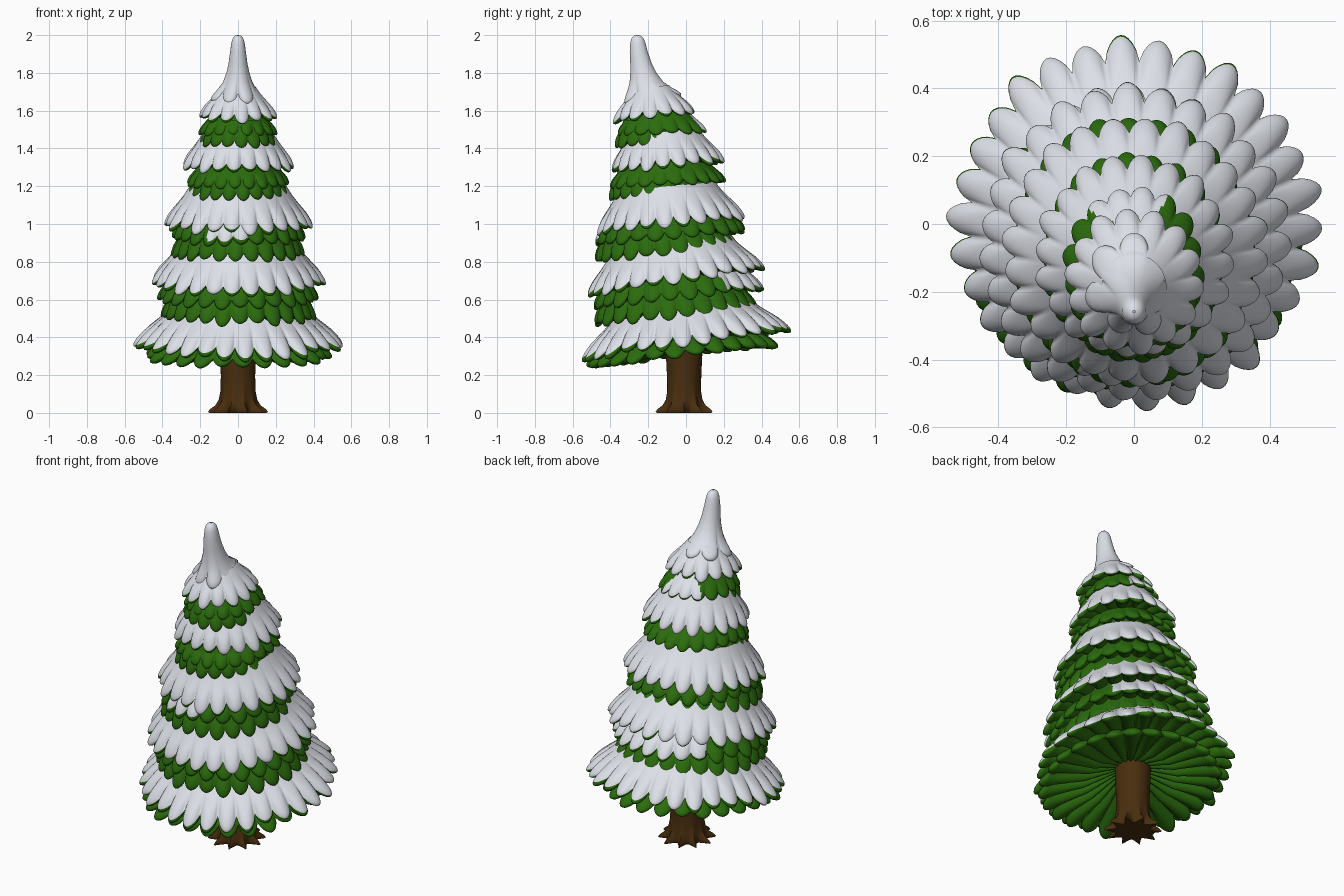
import bpy, math, random

if "Cube" in bpy.data.objects:
    bpy.data.objects.remove(bpy.data.objects["Cube"])

random.seed(4)


def material(name, rgb):
    m = bpy.data.materials.new(name)
    m.diffuse_color = (*rgb, 1)
    m.use_nodes = True
    m.node_tree.nodes["Principled BSDF"].inputs["Base Color"].default_value = m.diffuse_color
    return m


GREEN = material("needle green", (0.024, 0.15, 0.004))
WHITE = material("snow white", (0.72, 0.745, 0.80))
BROWN = material("bark brown", (0.066, 0.027, 0.0045))


def make_object(name, verts, faces, mats, indices):
    me = bpy.data.meshes.new(name)
    me.from_pydata(verts, [], faces)
    for m in mats:
        me.materials.append(m)
    me.polygons.foreach_set("material_index", indices)
    me.polygons.foreach_set("use_smooth", [True] * len(faces))
    me.update()
    ob = bpy.data.objects.new(name, me)
    bpy.context.collection.objects.link(ob)
    return ob


def ring_faces(rows, cols):
    """Quads between closed rings, row by row, facing outward when rings go down."""
    return [(r * cols + c, (r + 1) * cols + c,
             (r + 1) * cols + (c + 1) % cols, r * cols + (c + 1) % cols)
            for r in range(rows - 1) for c in range(cols)]


SEG = 10
LEAN = 0.14
OUTER = [0, 0.25, 0.45, 0.6, 0.72, 0.82, 0.9, 0.96, 0.99, 1.0]
INNER = [0.98, 0.93, 0.84]


def skirt(name, z, r, cy, slope, n, w, h, thick, snow=0.0, patch=None,
          stretch=1.0, hub_rise=0.05):
    """Leaning ring of drooping rounded lobes with a thick lip and ribbed underside."""
    cols = n * SEG
    phase = random.random()
    length = [random.uniform(0.94, 1.05) for _ in range(n)]
    cover = [snow + random.uniform(-0.02, 0.02) for _ in range(n)]
    nr, nz = h / math.hypot(w, h), w / math.hypot(w, h)
    rows = len(OUTER) + len(INNER) + 2
    grid = [[None] * cols for _ in range(rows)]
    for c in range(cols):
        lobe, k = divmod(c, SEG)
        u = 2 * k / SEG - 1
        bump = max(0.0, math.cos(math.pi * u / 2)) ** 0.7
        reach = 0.77 + (length[lobe] - 0.77) * bump
        a = 2 * math.pi * (c / SEG + phase) / n

        def point(s, side):
            close = math.sqrt(max(0, 1 - s ** 6))
            t = s * reach
            groove = min(1, s * 1.15) ** 1.8
            d = side * thick * close * (1 - 0.7 * groove * (1 - bump))
            d *= min(1, 0.3 + s)
            return r - w + w * t ** 1.25 + nr * d, h * (1 - t) + nz * d

        prof = [point(s, 1) for s in OUTER] + [point(s, -1.0) for s in INNER]
        er, ez = prof[-1]
        prof.append((er * 0.5 + 0.03, (ez + hub_rise) / 2 + 0.02 - 0.03 * bump))
        prof.append((0.04, hub_rise + 0.04))
        for i, (pr, pz) in enumerate(prof):
            x, y = pr * math.cos(a), pr * math.sin(a) * stretch
            grid[i][c] = (x, cy + y - pz * LEAN, z + pz + y * slope)
    verts = [p for row in grid for p in row]
    faces = ring_faces(rows, cols)
    # Snow lies on the upper side up to each lobe's lip, or only inside a round patch
    idx = []
    for f in range(len(faces)):
        row, c = divmod(f, cols)
        x, y, _ = verts[faces[f][0]]
        ok = row < len(OUTER) - 1 and OUTER[row + 1] <= cover[c // SEG]
        if patch:
            ok = ok and math.hypot(x - patch[0], y - patch[1]) < patch[2]
        idx.append(1 if ok else 0)
    return make_object(name, verts, faces, [GREEN, WHITE], idx)


# Needle skirts and snow skirts, from the bottom to the top
#      name                  z      r     cy     slope  n   w     h     thick  snow  patch  stretch
LAYERS = [
    ("bottom_needle_skirt", 0.295, 0.495, -0.025, 0.11, 26, 0.20, 0.16, 0.034, 0, None, 1.02),
    ("bottom_snow_skirt", 0.355, 0.545, 0.005, 0.14, 30, 0.22, 0.22, 0.034, 0.995, None, 1.0),
    ("needle_skirt_1a", 0.500, 0.405, -0.05, 0.09, 26, 0.10, 0.20, 0.028, 0, None, 1.06),
    ("needle_skirt_1b", 0.600, 0.420, -0.04, 0.11, 26, 0.12, 0.18, 0.028, 0.98,
     (0.03, 0.42, 0.37), 1.06),
    ("snow_skirt_1", 0.685, 0.455, -0.055, 0.16, 27, 0.15, 0.20, 0.030, 0.995, None, 1.02),
    ("needle_skirt_2a", 0.830, 0.345, -0.10, 0.08, 24, 0.08, 0.18, 0.026, 0, None, 1.08),
    ("needle_skirt_2b", 0.920, 0.350, -0.08, 0.09, 24, 0.09, 0.16, 0.026, 0.93,
     (-0.06, -0.46, 0.11), 1.13),
    ("snow_skirt_2", 0.985, 0.390, -0.075, 0.10, 24, 0.14, 0.21, 0.028, 0.995, None, 1.0),
    ("needle_skirt_3a", 1.135, 0.265, -0.11, 0.04, 21, 0.07, 0.17, 0.022, 0, None, 1.10),
    ("needle_skirt_3b", 1.205, 0.270, -0.095, 0.06, 21, 0.08, 0.12, 0.022, 0, None, 1.12),
    ("snow_skirt_3", 1.295, 0.290, -0.095, 0.10, 20, 0.115, 0.19, 0.028, 0.995, None, 1.02),
    ("needle_skirt_4a", 1.410, 0.200, -0.155, 0.02, 16, 0.06, 0.14, 0.020, 0, None, 1.07),
    ("needle_skirt_4b", 1.475, 0.205, -0.125, 0.03, 16, 0.08, 0.12, 0.020, 0.98,
     (-0.02, 0.12, 0.13), 1.15),
    ("snow_skirt_4", 1.560, 0.203, -0.165, 0.11, 14, 0.115, 0.16, 0.026, 0.995, None, 1.04),
]
for i, row in enumerate(LAYERS):
    skirt(*row, hub_rise=0.07 if i == 0 else 0.05)


def snow_cap():
    """Leaning pointed cap with a few soft drips around its hem."""
    # height, radius, centre y, amount of scalloping
    prof = [(2.0, 0.003, -0.258, 0), (1.997, 0.015, -0.258, 0), (1.985, 0.027, -0.257, 0),
            (1.96, 0.035, -0.255, 0), (1.91, 0.042, -0.25, 0), (1.85, 0.050, -0.238, 0),
            (1.80, 0.061, -0.226, 0.05), (1.75, 0.079, -0.212, 0.25), (1.715, 0.102, -0.20, 0.6),
            (1.69, 0.122, -0.192, 0.9), (1.67, 0.134, -0.186, 1), (1.655, 0.132, -0.186, 1),
            (1.645, 0.112, -0.19, 0.9), (1.665, 0.07, -0.19, 0.3), (1.68, 0.01, -0.19, 0)]
    n = 7
    cols = n * 12
    size = [random.uniform(0.85, 1.08) for _ in range(n)]
    verts = []
    for z, r, cy, k in prof:
        for c in range(cols):
            bump = abs(math.sin(math.pi * c / 12)) ** 0.7
            drip = 0.72 + (size[c // 12] - 0.68) * bump
            a = 2 * math.pi * (c + 3) / cols
            rr = r * (1 + k * (drip - 1))
            verts.append((rr * math.cos(a), cy + rr * math.sin(a) * 1.14,
                          z + k * (0.03 * (1 - bump) + 0.15 * rr * math.sin(a))))
    faces = ring_faces(len(prof), cols)
    make_object("snow_cap", verts, faces, [WHITE], [0] * len(faces))


snow_cap()


def trunk():
    """Slightly waisted trunk flaring into pointed roots."""
    # height, radius, root strength
    prof = [(0.42, 0.02, 0), (0.42, 0.10, 0), (0.32, 0.097, 0), (0.2, 0.091, 0),
            (0.12, 0.091, 0.015), (0.07, 0.098, 0.04), (0.04, 0.110, 0.09),
            (0.02, 0.124, 0.19), (0.006, 0.128, 0.24), (0.0, 0.122, 0.24), (0.0, 0.01, 0)]
    n, cols = 10, 80
    verts = []
    for z, r, k in prof:
        for c in range(cols):
            a = 2 * math.pi * c / cols
            root = 1 - 2 * abs(math.sin(n * a / 2)) ** 0.8
            rr = r * (1 + k * root)
            verts.append((rr * math.cos(a), -0.01 + rr * math.sin(a), z))
    faces = ring_faces(len(prof), cols)
    faces.append(tuple(range((len(prof) - 1) * cols, len(prof) * cols))[::-1])
    ob = make_object("trunk", verts, faces, [BROWN], [0] * len(faces))
    bpy.context.view_layer.objects.active = ob
    ob.select_set(True)
    bpy.ops.object.shade_smooth_by_angle(angle=math.radians(45))
    ob.select_set(False)


trunk()
